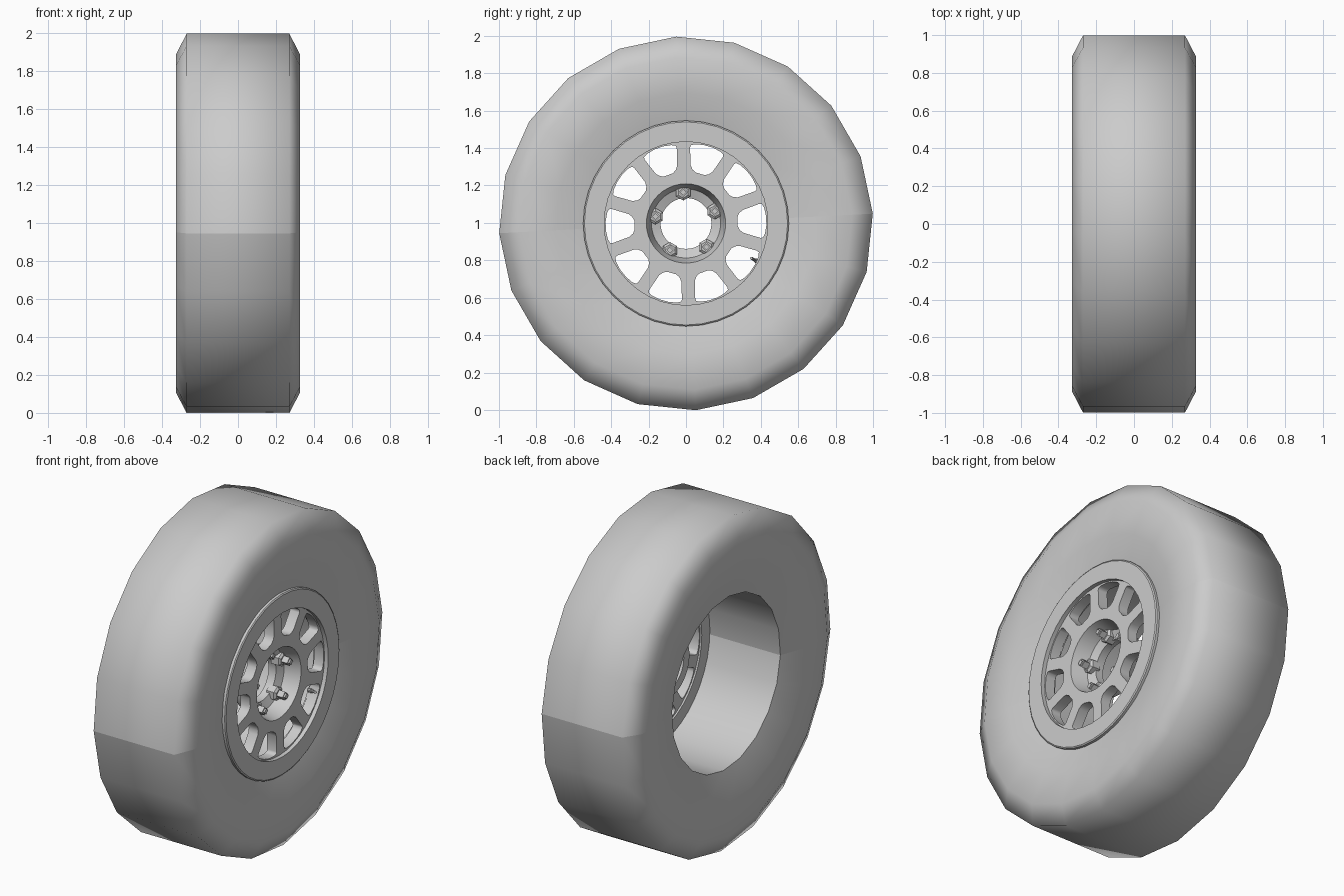
import bpy, bmesh, math
from mathutils import Matrix, Vector

cube = bpy.data.objects.get("Cube")
if cube:
    bpy.data.objects.remove(cube, do_unlink=True)

# Parts are made around a local z axle, then turned so the axle lies along x
AXLE = Matrix(((0, 0, 1, 0), (1, 0, 0, 0), (0, 1, 0, 0.997), (0, 0, 0, 1)))

grey = bpy.data.materials.new("plain_grey")
grey.use_nodes = True
tone = (0.6, 0.6, 0.6, 1)
grey.diffuse_color = tone
grey.node_tree.nodes["Principled BSDF"].inputs["Base Color"].default_value = tone


def place(name, mesh):
    obj = bpy.data.objects.new(name, mesh)
    mesh.materials.clear()
    mesh.materials.append(grey)
    obj.matrix_world = AXLE
    bpy.context.collection.objects.link(obj)
    return obj


def finish(name, bm, sharp=30, seams=()):
    """Smooth shading, with creases above the sharp angle and along the seams."""
    bmesh.ops.recalc_face_normals(bm, faces=bm.faces)
    for f in bm.faces:
        f.smooth = True
    for e in bm.edges:
        if e.calc_face_angle(0) > math.radians(sharp) or e in seams:
            e.smooth = False
    mesh = bpy.data.meshes.new(name)
    bm.to_mesh(mesh)
    bm.free()
    return place(name, mesh)


def polar(r, degrees, z=0):
    a = math.radians(degrees)
    return Vector((r * math.cos(a), r * math.sin(a), z))


def lathe(name, profile, sides, turn=0, sharp=30, seam=False):
    """Closed ring from (axial, radius) points."""
    bm = bmesh.new()
    rings = [[bm.verts.new(polar(r, turn + 360 * i / sides, z)) for z, r in profile]
             for i in range(sides)]
    n = len(profile)
    for i, ring in enumerate(rings):
        after = rings[(i + 1) % sides]
        for j in range(n):
            k = (j + 1) % n
            bm.faces.new((ring[j], after[j], after[k], ring[k]))
    seams = set()
    if seam:
        for ring in (rings[0], rings[sides // 2]):
            seams.update(bm.edges.get((ring[j], ring[(j + 1) % n])) for j in range(n))
    return finish(name, bm, sharp, seams)


# Tyre: low-poly tube with chamfered shoulders, mirrored across the width
half = [(0.27, 1.0), (0.327, 0.89), (0.318, 0.7), (0.27, 0.52)]
lathe("tyre", half + [(-z, r) for z, r in reversed(half)], 20, turn=3, sharp=70, seam=True)

# Rim ring that covers the tyre opening
lathe("rim_ring", [(0.3, 0.437), (0.3, 0.543), (0.295, 0.55), (0.25, 0.55),
                   (0.2, 0.515), (0.2, 0.437)], 40)

# Spoke plate: flat disc with ten rounded windows
curve = bpy.data.curves.new("spoke_outline", "CURVE")
curve.dimensions = "2D"
curve.fill_mode = "BOTH"
curve.extrude = 0.032


def outline(points):
    spline = curve.splines.new("POLY")
    spline.points.add(len(points) - 1)
    for p, co in zip(spline.points, points):
        p.co = (co[0], co[1], 0, 1)
    spline.use_cyclic_u = True


for radius in (0.44, 0.212):
    outline([polar(radius, 9 * i) for i in range(40)])
side = [(0.276, 0.025), (0.286, 0.045), (0.305, 0.061), (0.395, 0.091),
        (0.409, 0.09), (0.42, 0.07), (0.429, 0.025)]
window = side + [(u, -v) for u, v in reversed(side)]
for i in range(10):
    spin = Matrix.Rotation(math.radians(2 + 36 * i), 3, "Z")
    outline([spin @ Vector((u, v, 0)) for u, v in window])
helper = bpy.data.objects.new("spoke_outline", curve)
bpy.context.collection.objects.link(helper)
bpy.context.view_layer.update()
graph = bpy.context.evaluated_depsgraph_get()
plate = bpy.data.meshes.new_from_object(helper.evaluated_get(graph))
bpy.data.objects.remove(helper, do_unlink=True)
plate.transform(Matrix.Translation((0, 0, 0.243)))
place("spoke_plate", plate)

# Hub bowl with its open centre
lathe("hub_bowl", [(0.275, 0.212), (0.18, 0.185), (0.16, 0.136), (0.11, 0.136),
                   (0.11, 0.19), (0.211, 0.235)], 40)


def rod(bm, sides, r1, r2, start, end):
    start, end = Vector(start), Vector(end)
    axis = end - start
    turn = axis.to_track_quat("Z", "Y").to_matrix().to_4x4()
    bmesh.ops.create_cone(bm, cap_ends=True, segments=sides, radius1=r1, radius2=r2,
                          depth=axis.length,
                          matrix=Matrix.Translation((start + end) / 2) @ turn)


# Five wheel nuts: hexagon base, tapered collar and square stud
for i in range(5):
    angle = 23 + 72 * i
    bm = bmesh.new()
    for sides, r1, r2, low, high in ((6, 0.044, 0.044, 0.14, 0.19),
                                     (6, 0.044, 0.03, 0.19, 0.2),
                                     (4, 0.026, 0.026, 0.19, 0.24),
                                     (4, 0.017, 0.017, 0.23, 0.25)):
        rod(bm, sides, r1, r2, polar(0.167, angle, low), polar(0.167, angle, high))
    finish("wheel_nut_%d" % (i + 1), bm)

# Valve stem, leaning in from the rim
bm = bmesh.new()
rod(bm, 8, 0.012, 0.012, polar(0.445, -28, 0.2), polar(0.42, -28, 0.235))
rod(bm, 8, 0.008, 0.008, polar(0.42, -28, 0.235), polar(0.395, -28, 0.275))
finish("valve_stem", bm)
